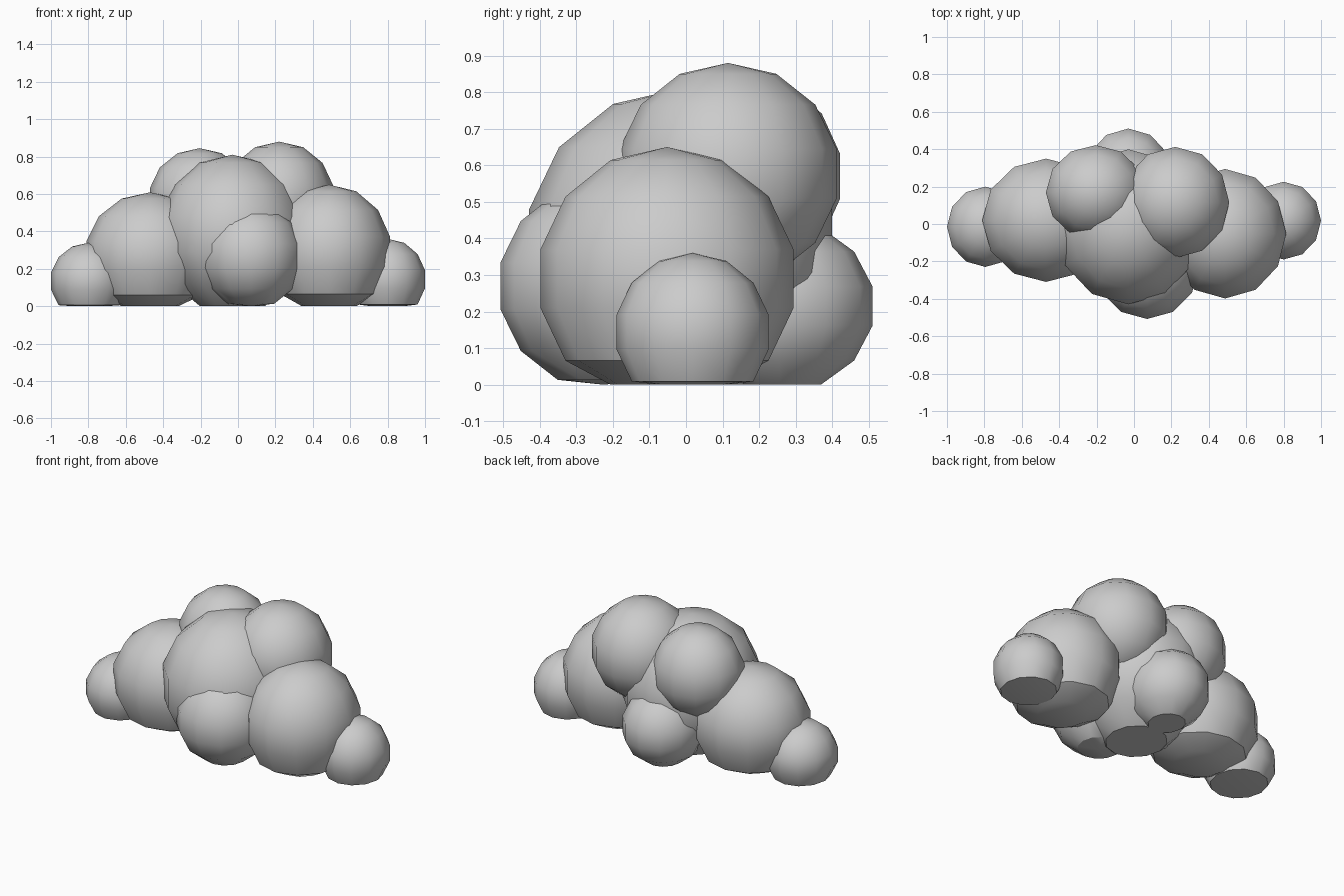
import bpy, bmesh
from math import radians

if "Cube" in bpy.data.objects:
    bpy.data.objects.remove(bpy.data.objects["Cube"])

# name: centre, radii
PUFFS = {
    "centre_puff":      ((-0.03, -0.015, 0.384), (0.40, 0.425, 0.426)),
    "front_puff":       ((0.07, -0.225, 0.27), (0.285, 0.29, 0.285)),
    "back_puff":        ((-0.03, 0.255, 0.215), (0.242, 0.262, 0.239)),
    "right_puff":       ((0.487, -0.052, 0.29), (0.335, 0.355, 0.36)),
    "right_end_puff":   ((0.80, 0.018, 0.144), (0.205, 0.213, 0.216)),
    "left_puff":        ((-0.47, 0.02, 0.27), (0.35, 0.338, 0.339)),
    "left_end_puff":    ((-0.795, -0.015, 0.134), (0.21, 0.22, 0.206)),
    "upper_right_puff": ((0.22, 0.115, 0.577), (0.297, 0.305, 0.303)),
    "upper_left_puff":  ((-0.205, 0.168, 0.57), (0.273, 0.26, 0.275)),
}


def add_puff(name, centre, radii):
    bm = bmesh.new()
    bmesh.ops.create_uvsphere(bm, u_segments=12, v_segments=7, radius=1)
    bmesh.ops.scale(bm, vec=radii, verts=bm.verts)
    # squash everything below the base line to a flat underside
    for v in bm.verts:
        v.co.z = max(v.co.z, -centre[2])
    mesh = bpy.data.meshes.new(name)
    bm.to_mesh(mesh)
    bm.free()
    ob = bpy.data.objects.new(name, mesh)
    ob.location = centre
    bpy.context.collection.objects.link(ob)
    return ob


# cloud: overlapping puffs, smooth with a crisp edge at the underside
bpy.ops.object.select_all(action='DESELECT')
for name, (centre, radii) in PUFFS.items():
    puff = add_puff(name, centre, radii)
    puff.select_set(True)
    bpy.context.view_layer.objects.active = puff
bpy.ops.object.shade_smooth_by_angle(angle=radians(33))
